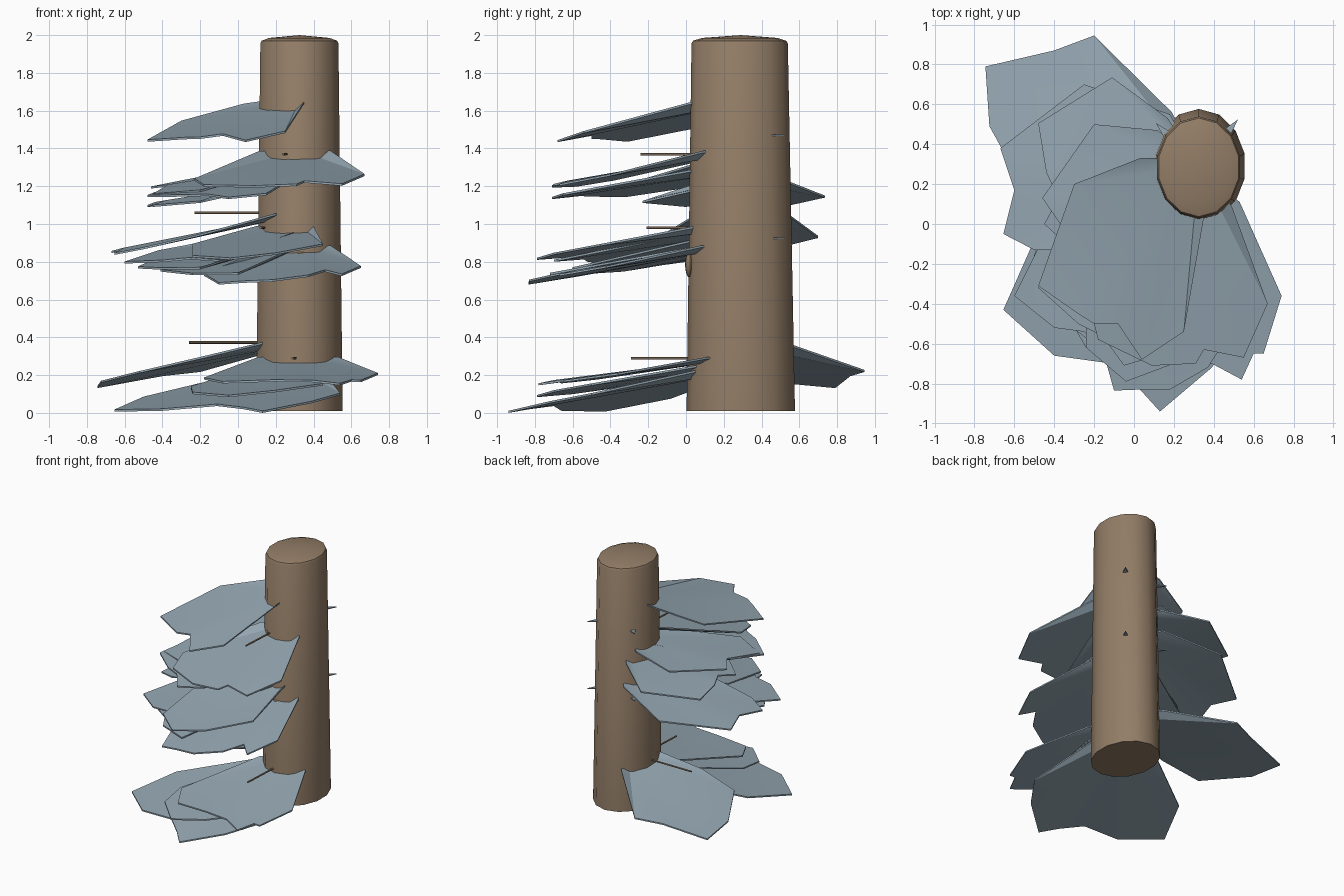
import bpy, bmesh, math
from mathutils import Vector

if "Cube" in bpy.data.objects:
    bpy.data.objects.remove(bpy.data.objects["Cube"])

CX, CY = 0.325, 0.29   # trunk axis


def material(name, rgb):
    m = bpy.data.materials.new(name)
    m.diffuse_color = (*rgb, 1)
    m.use_nodes = True
    m.node_tree.nodes["Principled BSDF"].inputs["Base Color"].default_value = m.diffuse_color
    return m


BROWN = material("bark brown", (0.29, 0.205, 0.135))
BLUE = material("needle blue grey", (0.30, 0.385, 0.445))


def finish(name, bm, mat, angle=None):
    bmesh.ops.recalc_face_normals(bm, faces=bm.faces)
    me = bpy.data.meshes.new(name)
    bm.to_mesh(me)
    bm.free()
    ob = bpy.data.objects.new(name, me)
    bpy.context.collection.objects.link(ob)
    me.materials.append(mat)
    if angle:
        bpy.context.view_layer.objects.active = ob
        ob.select_set(True)
        bpy.ops.object.shade_smooth_by_angle(angle=math.radians(angle))
        ob.select_set(False)
    return ob


# Trunk: tapered oval rings with a bevelled, slightly domed top
def trunk():
    bm = bmesh.new()
    n, rings = 14, []
    for z, rx, ry in ((0.01, 0.235, 0.287), (1.955, 0.212, 0.255),
                      (1.97, 0.205, 0.247), (1.985, 0.165, 0.2)):
        rings.append([bm.verts.new((CX + rx * math.cos(math.tau * (i + .5) / n),
                                    CY - 0.003 * z + ry * math.sin(math.tau * (i + .5) / n), z))
                      for i in range(n)])
    for a, b in zip(rings, rings[1:]):
        for i in range(n):
            bm.faces.new((a[i], a[(i + 1) % n], b[(i + 1) % n], b[i]))
    bm.faces.new(rings[0])
    tip = bm.verts.new((CX, CY, 2.0))
    for i in range(n):
        bm.faces.new((rings[-1][i], rings[-1][(i + 1) % n], tip))
    finish("trunk", bm, BROWN, 35)


# Bough: thin drooping fan around the trunk axis, cut to a ragged outline
def bough(name, top, slope, outline):
    bm = bmesh.new()

    def layer(dz):
        hub = bm.verts.new((CX, CY, top + dz))
        rim = [bm.verts.new((x, y, top + dz - slope * max(0, math.hypot(x - CX, y - CY) - 0.25)))
               for x, y in outline]
        for a, b in zip(rim, rim[1:]):
            bm.faces.new((hub, a, b))
        return [hub] + rim

    up, low = layer(0), layer(-0.011)
    for i in range(len(up)):
        j = (i + 1) % len(up)
        bm.faces.new((up[i], up[j], low[j], low[i]))
    finish(name, bm, BLUE, 25)


# Twig: thin six-sided stick
def twig(name, a, b, r=0.007):
    a, b = Vector(a), Vector(b)
    bm = bmesh.new()
    bmesh.ops.create_cone(bm, cap_ends=True, segments=6, radius1=r, radius2=r, depth=(b - a).length)
    bmesh.ops.rotate(bm, verts=bm.verts, matrix=(b - a).to_track_quat('Z', 'Y').to_matrix())
    bmesh.ops.translate(bm, verts=bm.verts, vec=(a + b) / 2)
    finish(name, bm, BROWN)


trunk()

# Top bough
bough("bough_top", 1.65, 0.27, [(.12, .33), (.03, .33), (-.30, .20), (-.48, -.31), (-.28, -.45),
      (-.20, -.50), (-.08, -.50), (.04, -.68), (.25, -.54), (.35, .03)])
# Upper tier
bough("bough_upper_front", 1.39, 0.24, [(.11, .13), (-.23, -.38), (-.18, -.58), (.09, -.71),
      (.31, -.70), (.35, -.63), (.55, -.67), (.67, -.40), (.49, .09)])
bough("bough_upper_side", 1.32, 0.22, [(.12, .47), (-.20, .50), (-.46, .13), (-.37, 0),
      (-.45, -.30), (-.2, -.42), (.25, .03)])
bough("bough_upper_corner", 1.29, 0.18, [(.12, .25), (-.35, .02), (-.48, -.32), (-.28, -.50),
      (-.16, -.56), (-.05, -.71), (.15, -.65), (.35, .02)])
bough("bough_upper_back", 1.24, 0.24, [(.17, .53), (-.11, .735), (-.48, .505), (-.44, .26),
      (-.38, .13), (-.45, 0), (-.20, -.23), (.13, .13)])
# Middle tier
bough("bough_middle_back", 1.06, 0.27, [(.18, .55), (-.25, .70), (-.67, .38), (-.60, .17),
      (-.655, -.05), (-.50, -.13), (-.2, -.12), (.2, .06)])
bough("bough_middle_front", 0.99, 0.19, [(.1, .2), (-.24, -.2), (-.24, -.62), (-.04, -.79),
      (.20, -.70), (.45, -.45), (.40, .03)])
bough("bough_middle_corner", 0.96, 0.18, [(.1, .25), (-.42, 0), (-.60, -.36), (-.40, -.52),
      (-.25, -.54), (-.10, -.70), (.3, .03)])
bough("bough_middle_lower", 0.92, 0.19, [(.1, .3), (-.45, 0), (-.53, -.25), (-.41, -.45),
      (-.2, -.60), (.25, .03)])
bough("bough_middle_low_inner", 0.88, 0.17, [(.1, .25), (-.3, -.1), (-.41, -.33), (-.24, -.62),
      (0, -.72), (.3, .03)])
bough("bough_middle_right", 0.89, 0.21, [(.18, .07), (-.18, -.55), (-.10, -.835), (.03, -.83),
      (.18, -.83), (.37, -.72), (.46, -.58), (.55, -.67), (.65, -.42), (.49, .08)])
# Bottom tier
bough("bough_bottom_back", 0.375, 0.25, [(.19, .56), (-.20, .945), (-.40, .87), (-.745, .79),
      (-.725, .49), (-.52, .12), (-.2, .08), (.13, .15)])
bough("bough_bottom_front", 0.30, 0.17, [(.11, .13), (-.18, -.47), (-.08, -.66), (.19, -.68),
      (.39, -.70), (.54, -.78), (.60, -.65), (.65, -.65), (.74, -.36), (.53, .11)])
bough("bough_bottom_inner", 0.255, 0.18, [(.1, .15), (-.25, -.38), (-.24, -.60), (-.05, -.79),
      (.2, -.70), (.45, -.50), (.45, .05)])
bough("bough_bottom_corner", 0.23, 0.22, [(.1, .3), (-.5, -.08), (-.655, -.43), (-.40, -.66),
      (-.11, -.70), (.03, -.83), (.13, -.94), (.39, -.72), (.54, -.5), (.45, .04)])

# Twigs lying just above the boughs
for i, (x, y, z) in enumerate(((.29, -.29, .29), (.24, -.24, 1.37), (.12, -.21, .98))):
    twig(f"twig_front_{i + 1}", (x, y, z), (x + .02, .12, z))
for i, (x, y, z) in enumerate(((-.26, .3, .373), (-.23, .3, 1.06))):
    twig(f"twig_side_{i + 1}", (x, y, z), (.15, .3, z))

# Small bough stubs poking through the back of the trunk
for i, (ang, z) in enumerate(((50, 1.47), (50, .925), (135, 1.47), (135, .925))):
    c, s = math.cos(math.radians(ang)), math.sin(math.radians(ang))
    bm = bmesh.new()
    pts = [(.19, -.03), (.19, .03), (.305, 0)]
    ring = [[bm.verts.new((CX + r * c - t * s, CY + r * s + t * c, z + dz)) for r, t in pts]
            for dz in (0.004, -0.004)]
    bm.faces.new(ring[0])
    bm.faces.new(ring[1])
    for k in range(3):
        m = (k + 1) % 3
        bm.faces.new((ring[0][k], ring[0][m], ring[1][m], ring[1][k]))
    finish(f"stub_{i + 1}", bm, BLUE)

# Oval knot on the front of the trunk
bm = bmesh.new()
bmesh.ops.create_uvsphere(bm, u_segments=12, v_segments=8, radius=1)
bmesh.ops.scale(bm, verts=bm.verts, vec=(.06, .025, .07))
bmesh.ops.translate(bm, verts=bm.verts, vec=(.33, .02, .785))
finish("knot", bm, BROWN, 40)
